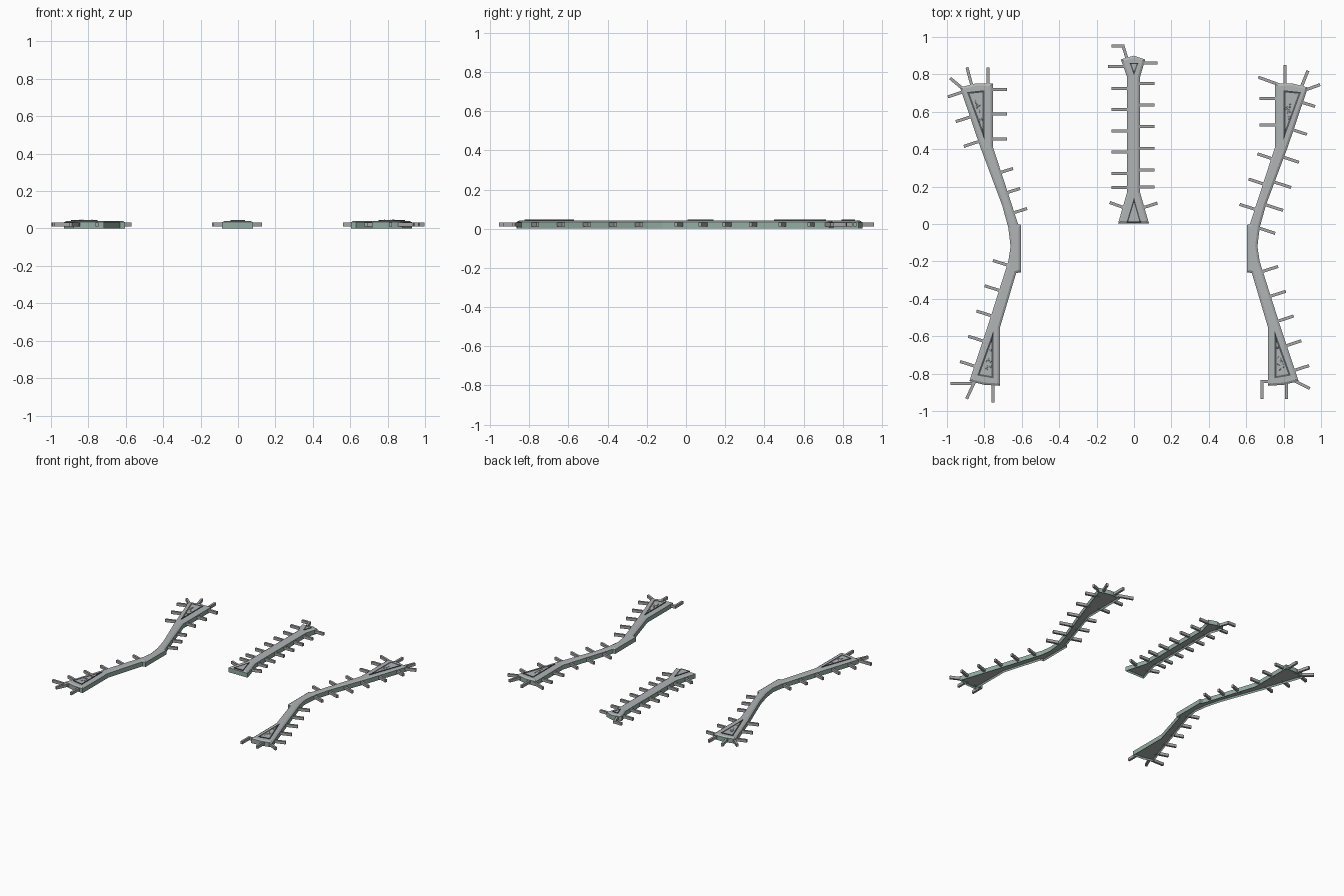
import bpy, bmesh, math, random
from mathutils import Vector

random.seed(4)
cube = bpy.data.objects.get("Cube")
if cube:
    bpy.data.objects.remove(cube)


def material(name, colour):
    m = bpy.data.materials.new(name)
    m.use_nodes = True
    m.diffuse_color = (*colour, 1)
    m.node_tree.nodes["Principled BSDF"].inputs["Base Color"].default_value = (*colour, 1)
    return m


DECK = material("deck grey", (0.44, 0.46, 0.47))
WALL = material("grey green", (0.29, 0.42, 0.36))
PLANK = material("plank grey", (0.38, 0.38, 0.38))
FRAME = material("dark frame", (0.10, 0.11, 0.12))


def finish(bm, name, *mats):
    me = bpy.data.meshes.new(name)
    bm.to_mesh(me)
    bm.free()
    for m in mats:
        me.materials.append(m)
    ob = bpy.data.objects.new(name, me)
    bpy.context.collection.objects.link(ob)
    return ob


def prism(outline, low, high):
    """Extruded outline; returns the bmesh with its bottom and top faces."""
    bm = bmesh.new()
    bottom = bm.faces.new([bm.verts.new((x, y, low)) for x, y in outline])
    bottom.normal_update()
    if bottom.normal.z > 0:
        bottom.normal_flip()
    ext = bmesh.ops.extrude_face_region(bm, geom=[bottom], use_keep_orig=True)["geom"]
    for v in ext:
        if isinstance(v, bmesh.types.BMVert):
            v.co.z = high
    bm.normal_update()
    top = next(f for f in ext if isinstance(f, bmesh.types.BMFace))
    bmesh.ops.recalc_face_normals(bm, faces=bm.faces)
    return bm, bottom, top


def inset(bm, face, width, z):
    bmesh.ops.inset_region(bm, faces=[face], thickness=width, use_even_offset=True)
    for v in face.verts:
        v.co.z = z


# Walkway body: green walls, slightly raised deck, hollow underside
def walkway(name, outline):
    bm, bottom, top = prism(outline, 0, 0.034)
    inset(bm, top, 0.012, 0.041)
    inset(bm, bottom, 0.007, 0.012)
    bm.normal_update()
    for f in bm.faces:
        rim = f.calc_center_median().z < 0.01
        f.material_index = 1 if abs(f.normal.z) < 0.5 or rim else 0
    finish(bm, name, DECK, WALL)


# Triangular framed bed with low rubble lumps
def bed(name, corners, border):
    bm, bottom, top = prism(corners, 0.036, 0.046)
    inset(bm, top, border, 0.042)
    top.material_index = 1
    finish(bm, name + "_frame", FRAME, DECK)
    if border < 0.009:
        return
    a, b, c = (Vector(p) for p in corners)
    bm = bmesh.new()
    for _ in range(9):
        w = [random.uniform(0.2, 1) for _ in range(3)]
        p = (a * w[0] + b * w[1] + c * w[2]) / sum(w)
        r = random.uniform(0.006, 0.01)
        new = bmesh.ops.create_icosphere(bm, subdivisions=1, radius=r)["verts"]
        for v in new:
            v.co = (v.co.x + p.x, v.co.y + p.y, v.co.z * 0.6 + 0.042)
    finish(bm, name + "_rubble", DECK)


# Row of planks: tips evenly spaced from first to last, pointing along angle
def planks(name, first, last, count, angle, length=0.1):
    a, b = Vector(first), Vector(last)
    d = Vector((math.cos(math.radians(angle)), math.sin(math.radians(angle))))
    side = Vector((-d.y, d.x)) * 0.008
    for i in range(count):
        tip = a.lerp(b, i / max(count - 1, 1))
        root = tip - d * length
        bm, _, _ = prism([root - side, tip - side, tip + side, root + side], 0.01, 0.031)
        finish(bm, name, PLANK)


def plank(name, tip, angle, length=0.1):
    planks(name, tip, tip, 1, angle, length)


# Two mirrored bent walkways
bent = [(0.755, 0.75), (0.755, 0.415), (0.62, 0), (0.605, -0.005), (0.605, -0.258),
        (0.63, -0.262), (0.717, -0.555), (0.717, -0.865), (0.8, -0.86), (0.88, -0.84),
        (0.785, -0.555), (0.672, -0.2), (0.66, -0.12), (0.672, -0.02), (0.705, 0.1),
        (0.825, 0.42), (0.93, 0.73), (0.845, 0.752)]
upper = [(0.80, 0.715), (0.893, 0.705), (0.80, 0.45)]
lower = [(0.752, -0.572), (0.752, -0.825), (0.838, -0.81)]
for label, s in (("left", 1), ("right", -1)):
    flip = lambda pts: [(s * x, y) for x, y in pts]
    walkway(label + "_walkway", flip(bent))
    bed(label + "_back_bed", flip(upper), 0.01)
    bed(label + "_front_bed", flip(lower), 0.01)

# Straight middle walkway
walkway("middle_walkway", [(-0.085, 0.003), (0.08, 0.003), (0.032, 0.17), (0.032, 0.785),
                           (0.06, 0.88), (0, 0.9), (-0.07, 0.88), (-0.037, 0.785),
                           (-0.037, 0.17)])
bed("middle_front_bed", [(-0.04, 0.008), (0.038, 0.008), (0, 0.14)], 0.007)
bed("middle_back_bed", [(-0.024, 0.862), (0.024, 0.862), (0, 0.795)], 0.007)

# Planks of the left walkway
n = "left_plank"
plank(n, (0.665, 0.785), 160, 0.12)
planks(n, (0.67, 0.67), (0.67, 0.53), 2, 180)
planks(n, (0.66, 0.375), (0.565, 0.105), 3, 162)
plank(n, (0.807, 0.85), 90, 0.11)
plank(n, (0.93, 0.82), 68)
plank(n, (0.995, 0.745), 20)
planks(n, (0.968, 0.628), (0.882, 0.33), 3, -18)
planks(n, (0.84, 0.195), (0.755, -0.05), 3, -18)
planks(n, (0.77, -0.227), (0.936, -0.757), 5, 18)
plank(n, (0.94, -0.88), -27)
plank(n, (0.815, -0.935), -90)
plank(n, (0.684, -0.935), -90, 0.09)
plank(n, (0.676, -0.843), 180, 0.07)

# Planks of the right walkway
n = "right_plank"
plank(n, (-0.893, 0.837), 105, 0.12)
plank(n, (-0.78, 0.837), 90, 0.11)
plank(n, (-0.983, 0.78), 140)
planks(n, (-0.995, 0.68), (-0.91, 0.415), 3, 198)
planks(n, (-0.68, 0.72), (-0.68, 0.455), 3, 0)
planks(n, (-0.647, 0.297), (-0.572, 0.083), 3, 18)
planks(n, (-0.754, -0.195), (-0.93, -0.735), 5, 162)
plank(n, (-0.98, -0.853), 180, 0.13)
plank(n, (-0.895, -0.935), 245)
plank(n, (-0.754, -0.955), 270)

# Planks of the middle walkway
n = "middle_plank"
planks(n, (0.11, 0.75), (0.11, 0.29), 5, 0)
plank(n, (0.11, 0.197), 0)
plank(n, (0.125, 0.112), 18)
plank(n, (0.125, 0.862), 0)
planks(n, (-0.12, 0.725), (-0.12, 0.27), 5, 180)
plank(n, (-0.12, 0.195), 180)
plank(n, (-0.13, 0.115), 160)
plank(n, (-0.14, 0.842), 180)
plank(n, (-0.12, 0.952), 180, 0.068)
plank(n, (-0.06, 0.955), 108)
